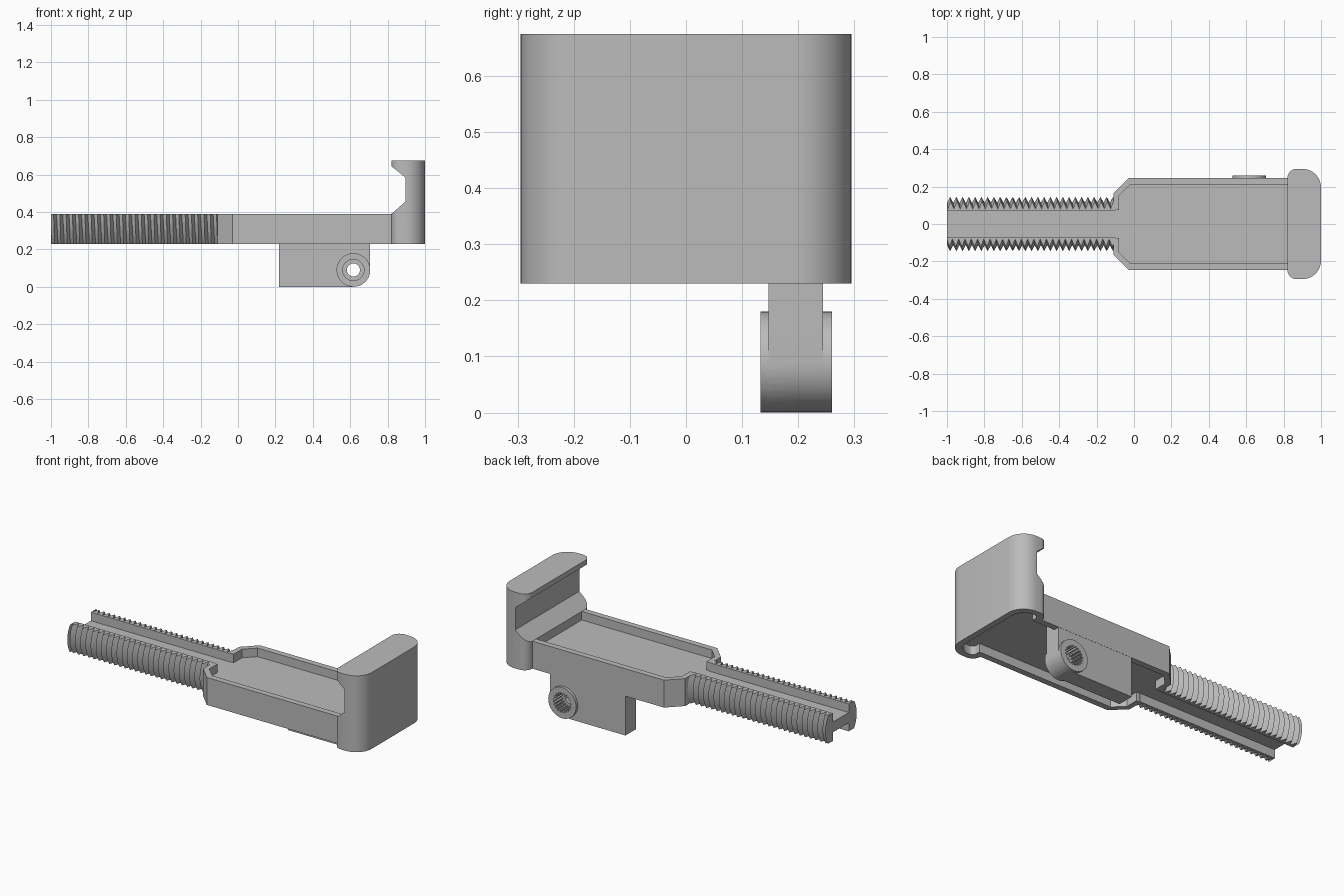
import bpy, bmesh, math
from mathutils import Vector

cube = bpy.data.objects.get("Cube")
if cube:
    bpy.data.objects.remove(cube, do_unlink=True)

grey = bpy.data.materials.new("plain_grey")
grey.use_nodes = True
grey.diffuse_color = (0.5, 0.5, 0.5, 1)
grey.node_tree.nodes["Principled BSDF"].inputs["Base Color"].default_value = (0.5, 0.5, 0.5, 1)

BOTTOM, TOP = 0.23, 0.39
MID = (BOTTOM + TOP) / 2
WEB = 0.03      # half thickness of the middle web


def finish(name, bm):
    bmesh.ops.recalc_face_normals(bm, faces=bm.faces)
    mesh = bpy.data.meshes.new(name)
    bm.to_mesh(mesh)
    bm.free()
    mesh.materials.append(grey)
    ob = bpy.data.objects.new(name, mesh)
    bpy.context.collection.objects.link(ob)
    return ob


def prism(name, outline, lo, hi, axis="z"):
    """Extrude an outline: (x, y) along z, or (x, z) along y."""
    bm = bmesh.new()
    place = (lambda p: (p[0], p[1], lo)) if axis == "z" else (lambda p: (p[0], lo, p[1]))
    step = Vector((0, 0, hi - lo)) if axis == "z" else Vector((0, hi - lo, 0))
    face = bm.faces.new([bm.verts.new(place(p)) for p in outline])
    out = bmesh.ops.extrude_face_region(bm, geom=[face])
    bmesh.ops.translate(bm, vec=step, verts=[g for g in out["geom"] if isinstance(g, bmesh.types.BMVert)])
    return finish(name, bm)


def select(ob):
    bpy.ops.object.select_all(action="DESELECT")
    ob.select_set(True)
    bpy.context.view_layer.objects.active = ob


def combine(ob, tools, operation="DIFFERENCE"):
    for tool in tools:
        select(ob)
        mod = ob.modifiers.new("shape", "BOOLEAN")
        mod.operation, mod.object, mod.solver = operation, tool, "EXACT"
        bpy.ops.object.modifier_apply(modifier=mod.name)


def smooth(ob):
    select(ob)
    bpy.ops.object.shade_smooth_by_angle(angle=math.radians(25))


def arc(cx, cy, r, start, end, steps=10):
    angles = [math.radians(start + (end - start) * i / steps) for i in range(steps + 1)]
    return [(cx + r * math.cos(a), cy + r * math.sin(a)) for a in angles]


def mirrored(half):
    return half + [(x, -y) for x, y in reversed(half)]


def circle(r, n=40):
    return arc(BOSS_X, BOSS_R, r, 0, 360 - 360 / n, n - 1)


def jaw_outline(inset):
    w, near, far = 0.295 - inset, 0.05 - inset * 0.7, 0.1 - inset * 0.7
    return mirrored(arc(0.82 + inset + near, w - near, near, 180, 90)
                    + arc(1 - inset - far, w - far, far, 90, 0))


# Tray and clamping jaw
tray = prism("tray", mirrored([(-0.11, 0.165), (-0.03, 0.245), (0.85, 0.245)]), BOTTOM, TOP)
jaw = prism("jaw", jaw_outline(0), BOTTOM, 0.675)
notch = prism("notch_cutter", [(0.81, 0.653), (0.895, 0.585), (0.895, 0.455), (0.81, 0.381)], -0.5, 0.5, "y")


# Pockets above and below the web, opening into the rod channel
def pocket(end):
    return mirrored([(-0.2, 0.075), (-0.08, 0.075), (-0.08, 0.15), (-0.02, 0.21), (end, 0.21)])


upper = prism("upper_cutter", pocket(0.822), MID + WEB, 0.5)
lower = prism("lower_cutter", pocket(0.9), 0.1, MID - WEB)
jaw_pocket = prism("jaw_pocket_cutter", jaw_outline(0.035), 0.1, MID - WEB)
combine(tray, [upper, lower])
combine(jaw, [notch, lower, jaw_pocket])
combine(tray, [jaw_pocket])
smooth(jaw)

# Rod: a flat web between two threaded flanges
prism("rod_web", mirrored([(-1, 0.078), (-0.08, 0.078)]), MID - WEB, MID + WEB)
PITCH, START, END = 0.0335, -1.0, -0.1


def flange(name, side):
    bm = bmesh.new()
    rings = []
    half = (TOP - BOTTOM) / 2
    for k in range(-2, int((END - START) / PITCH * 2) + 4):
        r = 0.145 if k % 2 else 0.113
        ring = []
        x_mid = START + k * PITCH / 2
        for i in range(13):
            z = half * (i / 6 - 1)
            y = math.sqrt(r * r - z * z)
            x = x_mid + PITCH * side * math.atan2(z, y) / math.tau
            ring.append((min(max(x, START), END), side * y, MID + z))
        x_in = min(max(x_mid, START), END)
        ring += [(x_in, side * 0.072, TOP), (x_in, side * 0.072, BOTTOM)]
        rings.append([bm.verts.new(p) for p in ring])
    n = len(rings[0])
    for a, b in zip(rings, rings[1:]):
        for i in range(n):
            j = (i + 1) % n
            bm.faces.new((a[i], a[j], b[j], b[i]))
    bm.faces.new(rings[0])
    bm.faces.new(rings[-1])
    return finish(name, bm)


flange("left_threaded_flange", 1)
flange("right_threaded_flange", -1)

# Bracket under the tray with a splined pivot boss
BOSS_X, BOSS_R = 0.617, 0.09
bracket = prism("bracket", [(0.22, MID), (0.22, 0)] + arc(BOSS_X, BOSS_R, BOSS_R, -90, 0)
                + [(BOSS_X + BOSS_R, MID)], 0.147, 0.244, "y")
boss = prism("pivot_boss", circle(BOSS_R), 0.133, 0.26, "y")
bore = prism("bore_cutter", circle(0.035), 0, 0.4, "y")
front_bore = prism("front_bore_cutter", circle(0.057), 0, 0.155, "y")
teeth = [((0.049 if i % 4 < 2 else 0.058), math.tau * i / 80) for i in range(80)]
spline = prism("spline_cutter", [(BOSS_X + r * math.cos(a), BOSS_R + r * math.sin(a)) for r, a in teeth],
               0.185, 0.4, "y")
combine(bracket, [boss], "UNION")
combine(bracket, [bore, front_bore, spline])
smooth(bracket)

for helper in (notch, upper, lower, jaw_pocket, boss, bore, front_bore, spline):
    bpy.data.objects.remove(helper, do_unlink=True)
